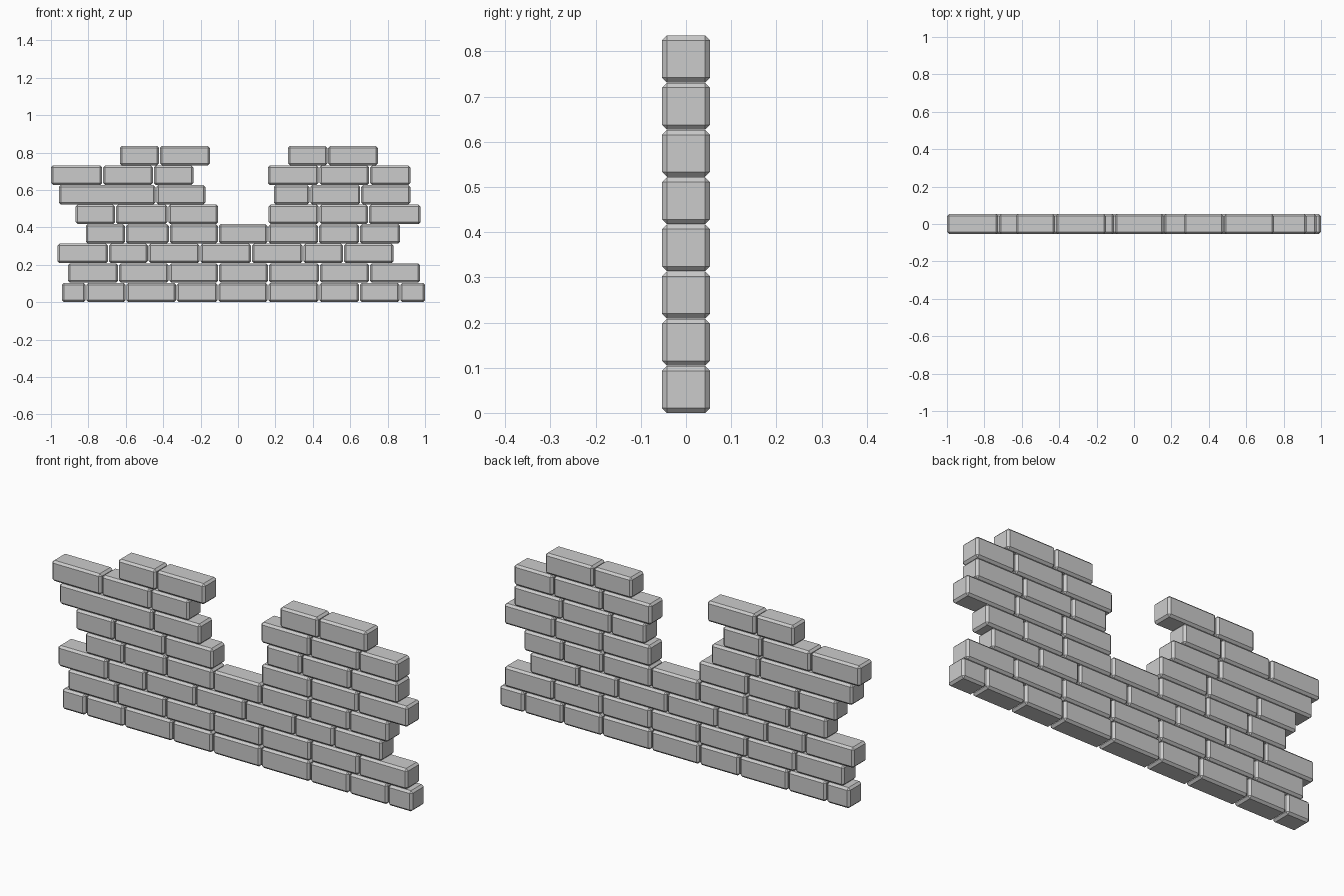
import bpy, bmesh

if "Cube" in bpy.data.objects:
    bpy.data.objects.remove(bpy.data.objects["Cube"])

PITCH, HEIGHT, DEPTH, CHAMFER = 0.1045, 0.1035, 0.106, 0.0105

# Brick courses, bottom to top: runs of joint positions along x
courses = [
    [[-0.942, -0.812, -0.599, -0.33, -0.108, 0.16, 0.433, 0.65, 0.865, 1.0]],
    [[-0.91, -0.639, -0.369, -0.105, 0.163, 0.435, 0.703, 0.974]],
    [[-0.966, -0.693, -0.48, -0.203, 0.072, 0.347, 0.564, 0.832]],
    [[-0.814, -0.602, -0.367, -0.105, 0.161, 0.43, 0.65, 0.867]],
    [[-0.868, -0.655, -0.375, -0.106], [0.164, 0.434, 0.698, 0.976]],
    [[-0.958, -0.439, -0.175], [0.192, 0.384, 0.656, 0.921]],
    [[-1.0, -0.724, -0.452, -0.239], [0.16, 0.433, 0.704, 0.921]],
    [[-0.632, -0.42, -0.151], [0.267, 0.48, 0.748]],
]
JOINT = 0.005


def add_brick(name, x0, x1, z0):
    """One chamfered brick, its mesh centred on its own origin."""
    bm = bmesh.new()
    bmesh.ops.create_cube(bm, size=1)
    bmesh.ops.scale(bm, vec=(x1 - x0, DEPTH, HEIGHT), verts=bm.verts)
    bmesh.ops.bevel(bm, geom=bm.edges[:], offset=CHAMFER, segments=1,
                    affect='EDGES', profile=0.5)
    mesh = bpy.data.meshes.new(name)
    bm.to_mesh(mesh)
    bm.free()
    brick = bpy.data.objects.new(name, mesh)
    brick.location = ((x0 + x1) / 2, 0, z0 + HEIGHT / 2)
    bpy.context.collection.objects.link(brick)


# Lay every course; only inner joints get a gap
for row, runs in enumerate(courses):
    count = 0
    for run in runs:
        for i, (a, b) in enumerate(zip(run, run[1:])):
            left = a + (JOINT / 2 if i > 0 else 0)
            right = b - (JOINT / 2 if i < len(run) - 2 else 0)
            count += 1
            add_brick(f"brick_course_{row + 1}_{count}", left, right, row * PITCH)
